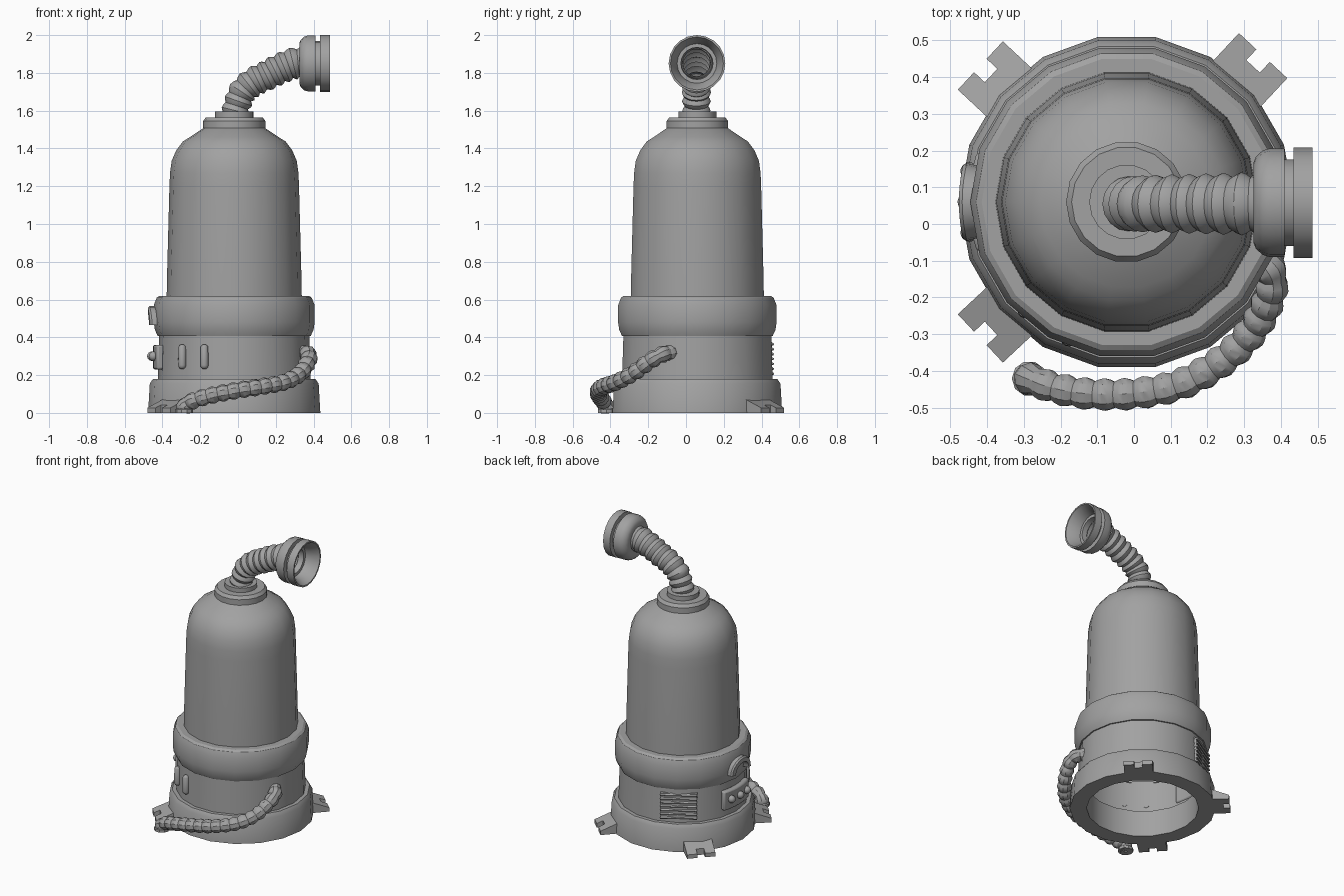
import bpy, bmesh, math
from mathutils import Matrix, Vector

if "Cube" in bpy.data.objects:
    bpy.data.objects.remove(bpy.data.objects["Cube"])

CX, CY = -0.02, 0.06           # axis of the body
SIDES = 18
BODY = Matrix.Translation((CX, CY, 0))
GREY = bpy.data.materials.new("dark_grey")
GREY.diffuse_color = (.36, .36, .36, 1)
GREY.use_nodes = True
GREY.node_tree.nodes["Principled BSDF"].inputs["Base Color"].default_value = GREY.diffuse_color


def finish(name, bm, mat=Matrix(), bevel=0):
    bmesh.ops.recalc_face_normals(bm, faces=bm.faces[:])
    bm.transform(mat)
    me = bpy.data.meshes.new(name)
    bm.to_mesh(me)
    bm.free()
    me.materials.append(GREY)
    ob = bpy.data.objects.new(name, me)
    bpy.context.collection.objects.link(ob)
    if bevel:
        mod = ob.modifiers.new("bevel", 'BEVEL')
        mod.width, mod.segments, mod.limit_method = bevel, 2, 'ANGLE'
    return ob


def skin(bm, rings, close=False):
    """Join equal-sized rings of verts with quads."""
    for a, b in zip(rings, rings[1:] + (rings[:1] if close else [])):
        for i in range(len(a)):
            j = (i + 1) % len(a)
            bm.faces.new((a[i], a[j], b[j], b[i]))


def lathe(name, profile, mat=BODY, sides=SIDES, close=False):
    """Turn (radius, height) points around z."""
    bm = bmesh.new()
    rings = [[bm.verts.new((r * math.cos(2 * math.pi * i / sides),
                            r * math.sin(2 * math.pi * i / sides), z))
              for i in range(sides)] for r, z in profile]
    skin(bm, rings, close)
    return finish(name, bm, mat)


def on_wall(deg, r, z, side=0):
    """Frame on the body: x points outward, y along the wall."""
    return BODY @ Matrix.Rotation(math.radians(deg), 4, 'Z') @ Matrix.Translation((r, side, z))


def bend(bm, radius=.42):
    """Wrap a flat part (x = distance from axis, y = along wall) round the body."""
    for v in bm.verts:
        a, r = v.co.y / radius, v.co.x
        v.co.x, v.co.y = r * math.cos(a), r * math.sin(a)


def box(name, mat, size, bevel=0):
    bm = bmesh.new()
    bmesh.ops.create_cube(bm, size=1)
    bmesh.ops.scale(bm, vec=size, verts=bm.verts)
    return finish(name, bm, mat, bevel)


def bellows(name, pts, ridges, r0, r1, depth, sides):
    """Ribbed hose along a smooth path, with rounded ribs and sharp valleys."""
    p = [Vector(q) for q in pts]
    p = [2 * p[0] - p[1]] + p + [2 * p[-1] - p[-2]]
    fine = []
    for i in range(1, len(p) - 2):
        a, b, c, d = p[i - 1:i + 3]
        for k in range(16):
            t = k / 16
            fine.append(0.5 * (2 * b + (c - a) * t + (2 * a - 5 * b + 4 * c - d) * t * t
                               + (3 * b - a - 3 * c + d) * t ** 3))
    fine.append(p[-2])
    dist = [0]
    for a, b in zip(fine, fine[1:]):
        dist.append(dist[-1] + (b - a).length)
    n, k, centres = ridges * 4, 0, []
    for i in range(n + 1):
        s = dist[-1] * i / n
        while k < len(dist) - 2 and dist[k + 1] < s:
            k += 1
        centres.append(fine[k].lerp(fine[k + 1], (s - dist[k]) / (dist[k + 1] - dist[k])))
    bm, rings, u = bmesh.new(), [], Vector((0, 1, 0.01))
    for i, c in enumerate(centres):
        t = (centres[min(i + 1, n)] - centres[max(i - 1, 0)]).normalized()
        u = (u - t * u.dot(t)).normalized()
        v = t.cross(u)
        r = r0 + (r1 - r0) * i / n - depth * (1, .35, 0, .35)[i % 4]
        rings.append([bm.verts.new(c + r * (math.cos(2 * math.pi * j / sides) * u
                                            + math.sin(2 * math.pi * j / sides) * v))
                      for j in range(sides)])
    skin(bm, rings)
    return finish(name, bm)


# Turned body parts
lathe("base_ring", [(.35, 0), (.456, 0), (.447, .155), (.43, .18), (.35, .18)], close=True)
lathe("lower_body", [(.405, .17), (.397, .42)])
lathe("belt_band", [(.39, .405), (.405, .407), (.42, .44), (.426, .48), (.426, .57), (.41, .61),
                    (.395, .62), (.35, .62)])
lathe("dome", [(.358, .60), (.355, .75), (.343, 1.2), (.34, 1.27), (.331, 1.335), (.307, 1.39),
               (.272, 1.437), (.235, 1.46), (.165, 1.507), (.12, 1.52)])
lathe("neck_collar", [(.165, 1.505), (.165, 1.545), (.15, 1.565), (.102, 1.565), (.102, 1.595),
                      (.05, 1.595)])

# Upper hose and nozzle
bellows("upper_hose", [(-.02, .055, 1.575), (-.005, .055, 1.63), (.025, .055, 1.70),
                       (.08, .055, 1.75), (.15, .055, 1.785), (.23, .055, 1.825),
                       (.30, .055, 1.85), (.37, .055, 1.855)],
        10, .074, .088, .014, 16)
lathe("nozzle", [(.08, .325), (.108, .325), (.125, .332), (.142, .35), (.148, .37), (.148, .41),
                 (.118, .41), (.118, .435), (.15, .435), (.15, .486), (.14, .486), (.114, .44),
                 (.105, .40), (.085, .40)],
      Matrix.Translation((0, .058, 1.85)) @ Matrix.Rotation(math.pi / 2, 4, 'Y'), 20, close=True)

# Side hose with its foot
bellows("side_hose", [(.31, -.065, .32), (.37, -.125, .31), (.372, -.19, .275), (.33, -.28, .21),
                      (.25, -.365, .165), (.13, -.435, .14), (0, -.462, .12), (-.13, -.462, .095),
                      (-.22, -.445, .07), (-.275, -.425, .045), (-.29, -.42, .005)],
        18, .047, .046, .010, 10)
lathe("side_hose_foot", [(.01, .03), (.036, .03), (.048, .018), (.048, 0), (.01, 0)],
      Matrix.Translation((-.285, -.421, 0)), 10, close=True)

# Notched clips around the base
outline = [(.40, -.09), (.545, -.09), (.545, -.025), (.505, -.025),
           (.505, .025), (.545, .025), (.545, .09), (.40, .09)]
for i, deg in enumerate((47, 137, 223)):
    bm = bmesh.new()
    low = [bm.verts.new((x, y, 0)) for x, y in outline]
    top = [bm.verts.new((x, y, .085 - (x - .40) * .4)) for x, y in outline]
    skin(bm, [low, top])
    bm.faces.new(low)
    bm.faces.new(top)
    finish(f"base_clip_{i}", bm, on_wall(deg, 0, 0))

# Curved control panel with three knobs
bm = bmesh.new()
strips = [[bm.verts.new((x, -.135 + .27 * k / 6, z))
           for x, z in ((.392, .23), (.43, .23), (.43, .36), (.392, .36))] for k in range(7)]
skin(bm, strips)
bm.faces.new(strips[0])
bm.faces.new(strips[-1])
bend(bm)
finish("control_panel", bm, on_wall(180, 0, 0), .01)
for i in (-1, 0, 1):
    bm = bmesh.new()
    bmesh.ops.create_uvsphere(bm, u_segments=12, v_segments=8, radius=.025)
    finish(f"panel_knob_{i + 1}", bm, on_wall(180 + i * 11, .436, .30))

# Arched gauge wrapped on the belt
bm = bmesh.new()
rings = []
for k in range(11):
    a = math.pi * k / 10
    rings.append([bm.verts.new((x, r * math.cos(a), .465 + r * math.sin(a)))
                  for r, x in ((.10, .39), (.10, .448), (.092, .457), (.065, .457), (.065, .39))])
skin(bm, rings)
bm.faces.new(rings[0])
bm.faces.new(rings[-1])
bend(bm)
finish("gauge_arch", bm, on_wall(180, 0, 0))

# Louvred vent at the back left
box("vent_back", on_wall(121, .378, .29), (.03, .225, .17))
for i in range(7):
    tilt = Matrix.Rotation(math.radians(25), 4, 'Y')
    box(f"vent_slat_{i}", on_wall(121, .39, .212 + i * .026) @ tilt, (.03, .23, .01))

# Two upright capsules at the front left, only their outer halves
for i, deg in enumerate((227, 247)):
    bm = bmesh.new()
    bmesh.ops.create_uvsphere(bm, u_segments=12, v_segments=8, radius=.022)
    for v in bm.verts:
        v.co.z += .044 if v.co.z > 1e-5 else -.044
    bmesh.ops.bisect_plane(bm, geom=bm.verts[:] + bm.edges[:] + bm.faces[:],
                           plane_co=(-.008, 0, 0), plane_no=(-1, 0, 0), clear_outer=True)
    finish(f"side_capsule_{i}", bm, on_wall(deg, .404, .297))

# Smooth shading with crisp edges
for ob in bpy.context.scene.objects:
    ob.select_set(True)
bpy.context.view_layer.objects.active = bpy.context.scene.objects[0]
bpy.ops.object.shade_smooth_by_angle(angle=math.radians(33))
